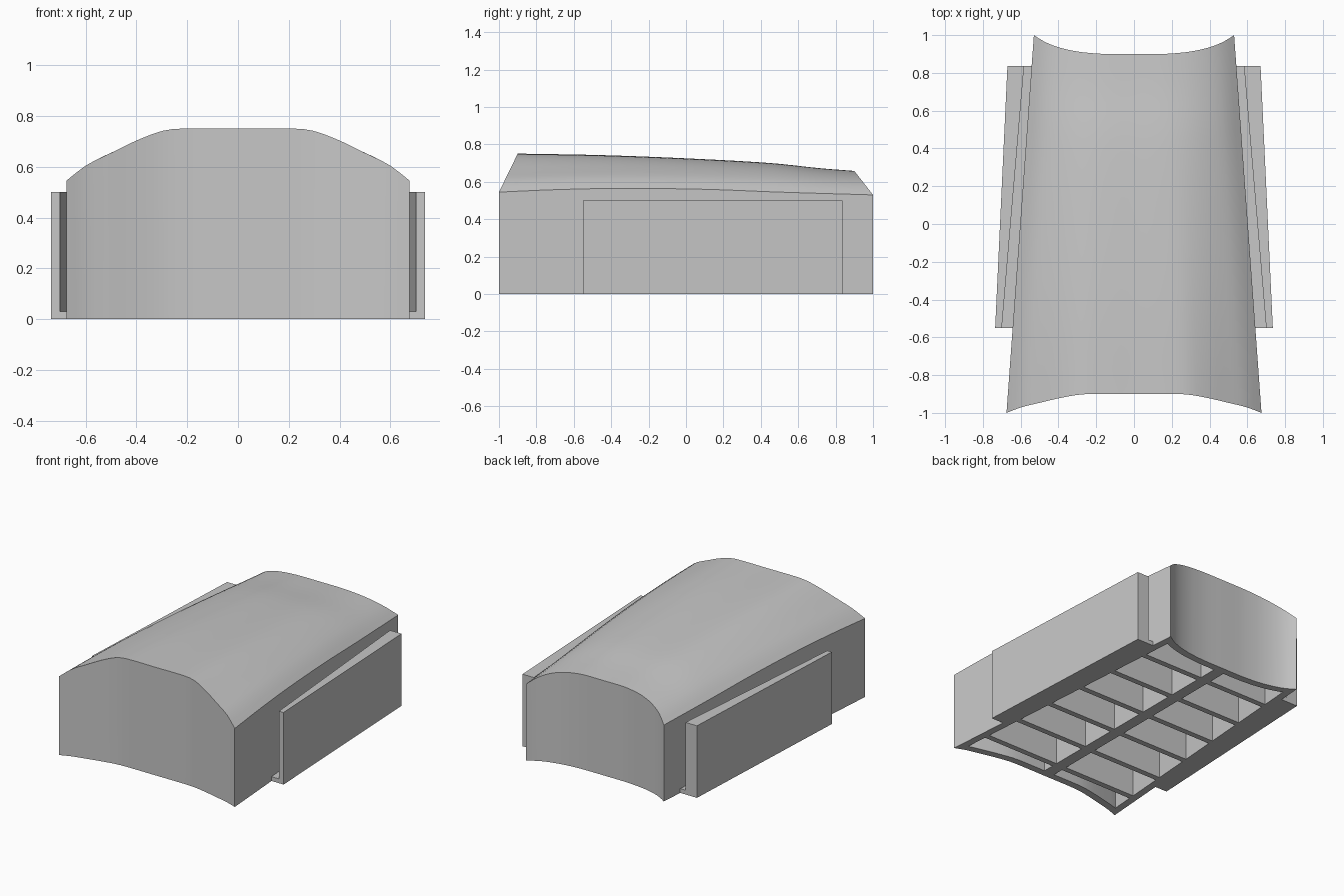
import bpy, bmesh
from mathutils import Vector

if "Cube" in bpy.data.objects:
    bpy.data.objects.remove(bpy.data.objects["Cube"])

grey = bpy.data.materials.new("plain grey")
grey.use_nodes = True
COLOUR = (0.57, 0.57, 0.57, 1)
grey.diffuse_color = COLOUR
grey.node_tree.nodes["Principled BSDF"].inputs["Base Color"].default_value = COLOUR

WALL = 0.05


def smooth_curve(points, t):
    """Smooth interpolation through a few (t, value) points."""
    t = min(max(t, points[0][0]), points[-1][0])
    slope = lambda i: ((points[min(i + 1, len(points) - 1)][1] - points[max(i - 1, 0)][1])
                       / (points[min(i + 1, len(points) - 1)][0] - points[max(i - 1, 0)][0]))
    for i in range(len(points) - 1):
        (a, p), (b, q) = points[i], points[i + 1]
        if t <= b:
            h, s = b - a, (t - a) / (b - a)
            return (p * (1 + 2 * s) * (1 - s) ** 2 + q * s * s * (3 - 2 * s)
                    + h * slope(i) * s * (1 - s) ** 2 - h * slope(i + 1) * s * s * (1 - s))


# Body profiles: crest and eave heights along the length, drop across the width
CREST = [(-1, .75), (-.5, .742), (0, .725), (.5, .70), (.8, .672), (1, .658)]
EAVE = [(-1, .545), (-.7, .558), (-.35, .565), (.1, .56), (.5, .545), (1, .53)]
FRONT_DROP = [(0, 0), (.32, 0), (.44, .04), (.59, .22), (.74, .46), (.89, .71), (1, 1)]
BACK_DROP = [(0, 0), (.25, 0), (.38, .03), (.57, .14), (.75, .36), (.89, .65), (1, 1)]


def half_width(y):
    return 0.6025 - 0.0725 * y


def drop(u, v):
    k = (v + 1) / 2
    return (1 - k) * smooth_curve(FRONT_DROP, abs(u)) + k * smooth_curve(BACK_DROP, abs(u))


def roof_point(u, v):
    d = drop(u, v)
    y = v * (0.9 + 0.1 * d)
    crest, eave = smooth_curve(CREST, v), smooth_curve(EAVE, v)
    return Vector((u * half_width(y), y, crest + (eave - crest) * d))


def roof_height(u, y):
    return roof_point(u, y / (0.9 + 0.1 * drop(u, y))).z


def finish(name, bm):
    bmesh.ops.recalc_face_normals(bm, faces=bm.faces)
    mesh = bpy.data.meshes.new(name)
    bm.to_mesh(mesh)
    bm.free()
    mesh.materials.append(grey)
    obj = bpy.data.objects.new(name, mesh)
    bpy.context.collection.objects.link(obj)
    return obj


def prism(name, outline, direction):
    """Extrude a flat outline along a direction."""
    bm = bmesh.new()
    face = bm.faces.new([bm.verts.new(p) for p in outline])
    new = bmesh.ops.extrude_face_region(bm, geom=[face])["geom"]
    bmesh.ops.translate(bm, vec=direction,
                        verts=[g for g in new if isinstance(g, bmesh.types.BMVert)])
    return finish(name, bm)


# Hollow body: crowned roof, hollowed ends and straight tapering sides, open below
ACROSS, ALONG = 36, 28
bm = bmesh.new()
grid = [[bm.verts.new(roof_point(2 * i / ACROSS - 1, 2 * j / ALONG - 1))
         for i in range(ACROSS + 1)] for j in range(ALONG + 1)]
for low, high in zip(grid, grid[1:]):
    for i in range(ACROSS):
        bm.faces.new((low[i], low[i + 1], high[i + 1], high[i]))
rim = [e for e in bm.edges if e.is_boundary]
walls = bmesh.ops.extrude_edge_only(bm, edges=rim)["geom"]
for g in walls:
    if isinstance(g, bmesh.types.BMVert):
        g.co.z = 0
body = finish("body_shell", bm)
if max(body.data.polygons, key=lambda p: p.center.z).normal.z < 0:
    body.data.flip_normals()
shell = body.modifiers.new("Wall thickness", "SOLIDIFY")
shell.thickness = WALL
shell.offset = -1
shell.use_even_offset = True
bpy.ops.object.select_all(action="DESELECT")
body.select_set(True)
bpy.context.view_layer.objects.active = body
bpy.ops.object.modifier_apply(modifier=shell.name)
bpy.ops.object.shade_smooth_by_angle(angle=0.5)

# Cross ribs fitted under the roof
RIB, SPINE = 0.04, 0.08
for n in range(6):
    y = -0.75 + 0.29 * n
    w = half_width(y) - WALL / 2
    us = [i / 12 - 1 for i in range(25)]
    outline = [Vector((-w, y - RIB / 2, 0))]
    outline += [Vector((u * w, y - RIB / 2, roof_height(u, y) - WALL / 2)) for u in us]
    outline += [Vector((w, y - RIB / 2, 0))]
    prism(f"cross_rib_{n + 1}", outline, Vector((0, RIB, 0)))

# Lengthwise centre spine
ys = [-0.88 + 1.76 * i / 16 for i in range(17)]
outline = [Vector((-SPINE / 2, ys[0], 0))]
outline += [Vector((-SPINE / 2, y, roof_height(0, y) - WALL / 2)) for y in ys]
outline += [Vector((-SPINE / 2, ys[-1], 0))]
prism("centre_spine", outline, Vector((SPINE, 0, 0)))

# Wedge side panels, each joined to the body by a thin floor ledge
FRONT, BACK = -0.55, 0.837
for side, s in (("left", 1), ("right", -1)):
    panel = [(.735, FRONT), (.67, BACK), (.582, BACK), (.70, FRONT)]
    ledge = [(.70, FRONT), (.582, BACK), (half_width(BACK), BACK), (half_width(FRONT), FRONT)]
    for part, plan, height in (("panel", panel, 0.5), ("ledge", ledge, 0.03)):
        prism(f"{side}_side_{part}", [Vector((s * x, y, 0)) for x, y in plan],
              Vector((0, 0, height)))
